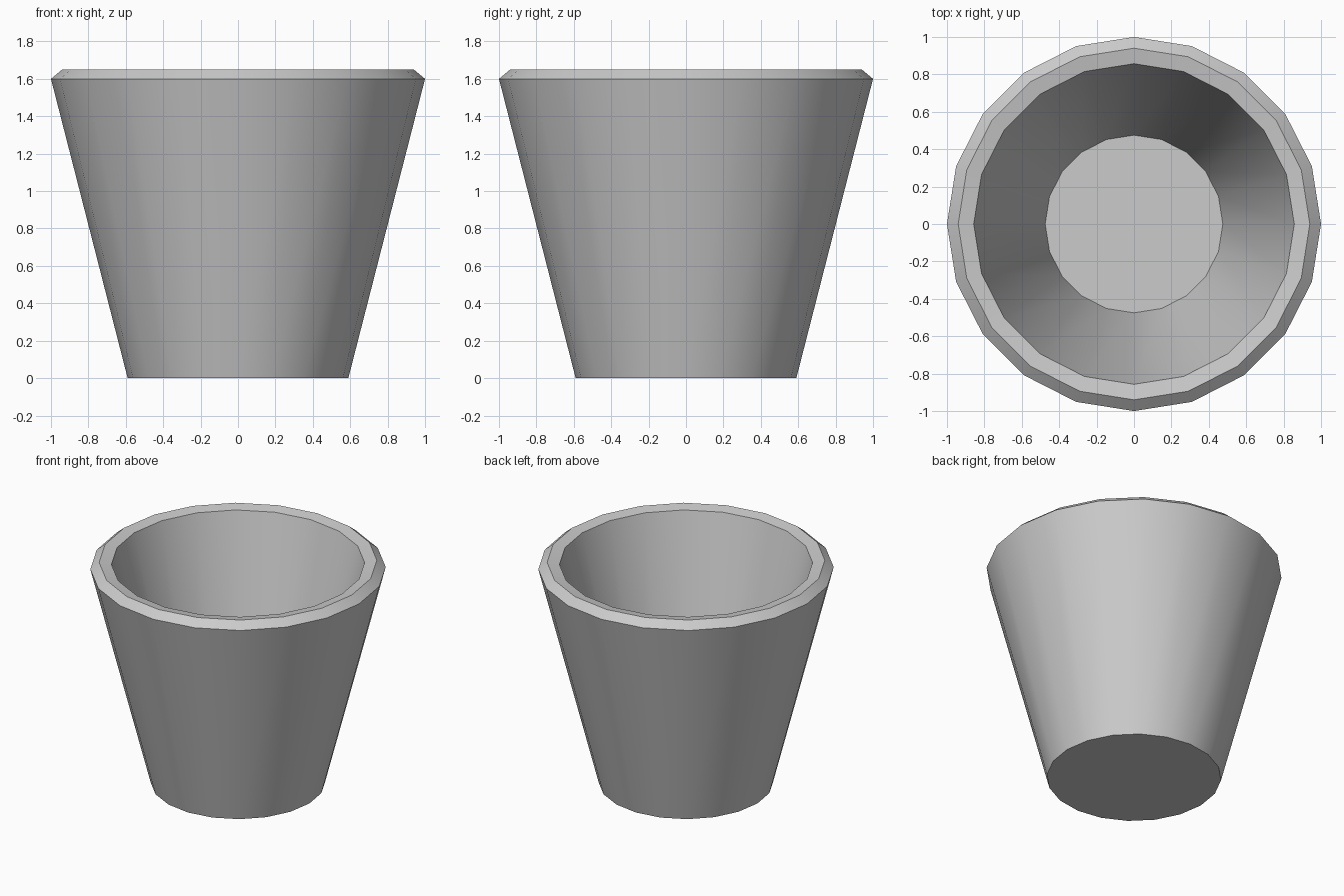
import bpy, bmesh
from math import cos, sin, tau, radians

if "Cube" in bpy.data.objects:
    bpy.data.objects.remove(bpy.data.objects["Cube"])

SIDES = 20

# Cup cross-section (radius, height): outer wall, chamfered rim, inner wall, floor
PROFILE = [(0.59, 0.0), (1.0, 1.6), (0.94, 1.65), (0.857, 1.635), (0.475, 0.145)]


def lathe(name, profile, sides):
    bm = bmesh.new()
    rings = [[bm.verts.new((r * cos(tau * i / sides), r * sin(tau * i / sides), z))
              for i in range(sides)] for r, z in profile]
    for lower, upper in zip(rings, rings[1:]):
        for i in range(sides):
            j = (i + 1) % sides
            bm.faces.new((lower[i], lower[j], upper[j], upper[i]))
    # Underside and inside floor
    bm.faces.new(rings[0][::-1])
    bm.faces.new(rings[-1])
    bmesh.ops.recalc_face_normals(bm, faces=bm.faces)
    mesh = bpy.data.meshes.new(name)
    bm.to_mesh(mesh)
    bm.free()
    obj = bpy.data.objects.new(name, mesh)
    bpy.context.collection.objects.link(obj)
    return obj


# Tapered pot
pot = lathe("tapered_pot", PROFILE, SIDES)
bpy.context.view_layer.objects.active = pot
pot.select_set(True)
bpy.ops.object.shade_smooth_by_angle(angle=radians(30))
